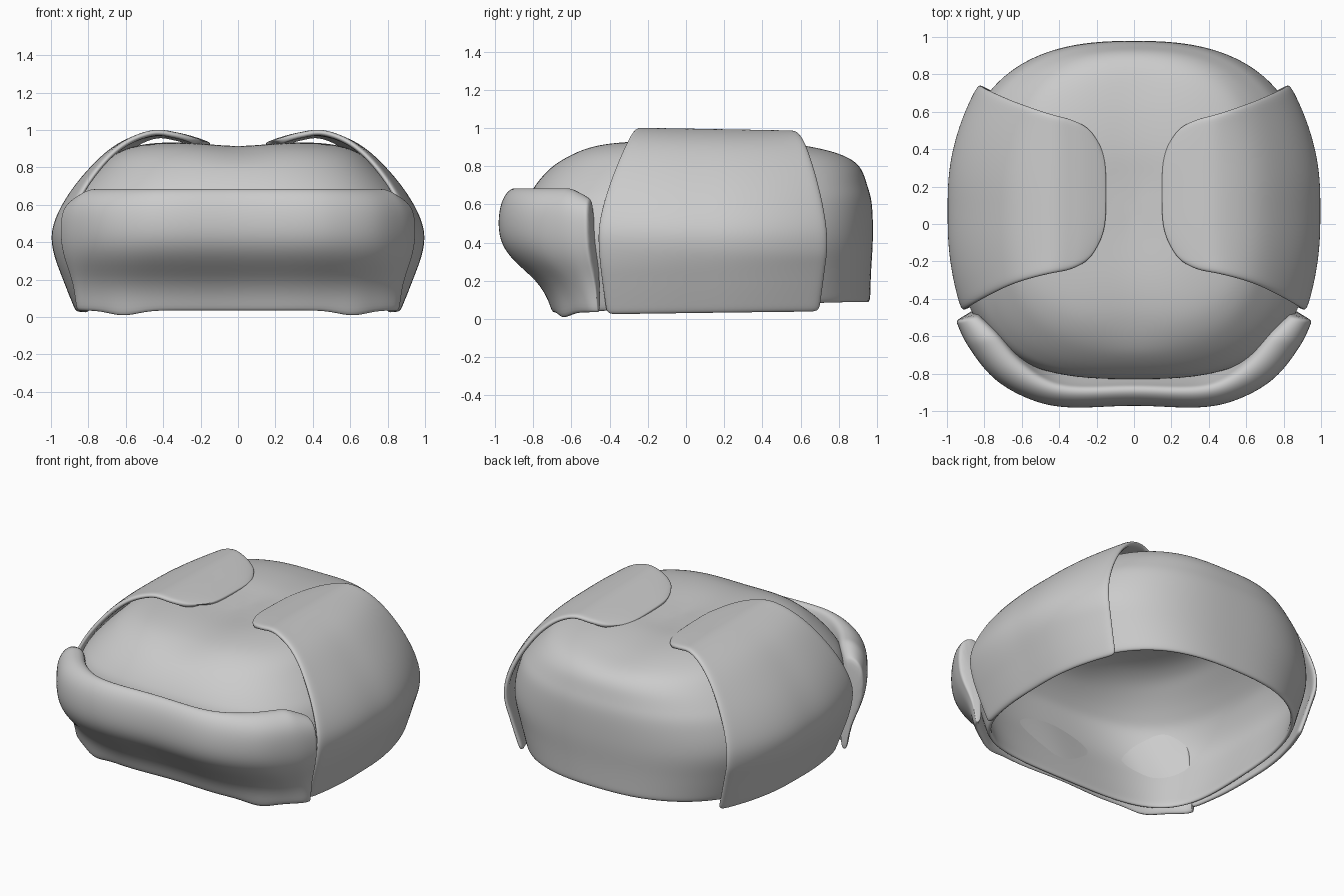
import bpy, bmesh, math
from mathutils import Vector

cube = bpy.data.objects.get("Cube")
if cube:
    bpy.data.objects.remove(cube)

GREY = (0.6, 0.6, 0.6, 1)
mat = bpy.data.materials.new("soft grey")
mat.use_nodes = True
mat.diffuse_color = GREY
mat.node_tree.nodes["Principled BSDF"].inputs["Base Color"].default_value = GREY


def smooth_path(points, n):
    """Resample control points of any dimension along a Catmull-Rom spline."""
    out, last = [], len(points) - 1
    for k in range(n):
        s = k / (n - 1) * last
        i = min(int(s), last - 1)
        t = s - i
        a, b, c, d = (points[min(max(i + o, 0), last)] for o in (-1, 0, 1, 2))
        out.append([q + t / 2 * (r - p + t * (2 * p - 5 * q + 4 * r - w + t * (3 * (q - r) + w - p)))
                    for p, q, r, w in zip(a, b, c, d)])
    return out


def loft(name, rows, closed=False, caps=False, apex=None, thickness=0, mirror=False):
    bm = bmesh.new()
    grid = [[bm.verts.new(p) for p in row] for row in rows]
    m = len(grid[0])
    for low, high in zip(grid, grid[1:]):
        for j in range(m if closed else m - 1):
            k = (j + 1) % m
            bm.faces.new((low[j], low[k], high[k], high[j]))
    if apex:
        tip = bm.verts.new(apex)
        for j in range(m):
            bm.faces.new((grid[-1][j], grid[-1][(j + 1) % m], tip))
    if caps:
        bm.faces.new(grid[0])
        bm.faces.new(grid[-1])
        bmesh.ops.recalc_face_normals(bm, faces=bm.faces)
    for f in bm.faces:
        f.smooth = True
    mesh = bpy.data.meshes.new(name)
    bm.to_mesh(mesh)
    bm.free()
    mesh.materials.append(mat)
    obj = bpy.data.objects.new(name, mesh)
    bpy.context.collection.objects.link(obj)
    if thickness:
        sol = obj.modifiers.new("thickness", 'SOLIDIFY')
        sol.thickness, sol.offset = thickness, -1
    if mirror:
        obj.modifiers.new("mirror", 'MIRROR').use_mirror_merge = False
    sub = obj.modifiers.new("smooth", 'SUBSURF')
    sub.levels = sub.render_levels = 2
    return obj


# Crown: open shell; each ring is height, half width, front, back, front squareness
crown = smooth_path([
    (.03, .835, -.67, .965, 4), (.22, .895, -.73, .97, 3.6), (.42, .945, -.81, .98, 3.2),
    (.6, .9, -.83, .975, 3), (.7, .835, -.79, .95, 2.9), (.8, .74, -.70, .91, 2.9),
    (.87, .66, -.60, .82, 2.9), (.915, .55, -.48, .64, 2.8), (.935, .37, -.3, .42, 2.4),
    (.93, .15, -.08, .25, 2.2)], 24)
SEGMENTS = 48
rows = []
for z, half, front, back, square in crown:
    row = []
    for j in range(SEGMENTS):
        a = math.tau * j / SEGMENTS
        c, s = math.cos(a), math.sin(a)
        n = square if s < 0 else 2.6
        r = (abs(c) ** n + abs(s) ** n) ** (-1 / n)
        x, y = half * r * c, .08 + r * s * (back - .08 if s > 0 else .08 - front)
        lift = .06 * min(max((y + .6) / 1.5, 0), 1) * max(0, 1 - z / .4)
        valley = .02 * math.exp(-(x / .2) ** 2) * max(0, min(1, (z - .8) / .1))
        row.append((x, y, z + lift - valley))
    rows.append(row)
loft("crown", rows, closed=True, apex=(0, .08, .905), thickness=.03)

# Ear flaps: strip from the lower rim over the side to the top; x, z, front y, back y
flap = smooth_path([
    (.865, .025, -.42, .705), (.935, .2, -.445, .73), (.995, .38, -.465, .75), (.975, .53, -.455, .74),
    (.86, .72, -.40, .70), (.67, .91, -.32, .64), (.46, .993, -.27, .59), (.31, .98, -.245, .56),
    (.2, .95, -.19, .51), (.145, .928, -.1, .43)], 26)
rows = []
for x, z, front, back in flap:
    row = []
    for j in range(17):
        t = j / 16
        y = front + (back - front) * t
        bend = .07 * (min(y, 0) / .45) ** 2 + .16 * (max(y - .15, 0) / .59) ** 2
        side = min(1, max(0, (x - .15) / .5))
        round_end = .04 * (2 * t - 1) ** 4 * (1 - side)
        row.append((x * (1 - bend * side) + round_end, y, z + .015 * (t - .5) * (1 if z < .3 else -1)))
    rows.append(row)
loft("ear_flap", rows, thickness=.032, mirror=True)


# Brim: three plan curves blended into a thick turned-up roll
def plan(half):
    return smooth_path([(-x, y) for x, y in half[:0:-1]] + half, 41)


outer = plan([(0, -.97), (.35, -.98), (.56, -.935), (.75, -.825), (.89, -.65), (.955, -.51)])
inner = plan([(0, -.85), (.31, -.855), (.47, -.815), (.61, -.71), (.72, -.58), (.835, -.48)])
lower = plan([(0, -.69), (.35, -.70), (.6, -.655), (.75, -.58), (.84, -.51), (.865, -.46)])
# height, then weights of the outer, inner and lower curves
section = [
    (.025, 0, 0, 1), (.1, .07, 0, .93), (.2, .28, 0, .72), (.3, .72, 0, .28), (.39, .96, 0, .04),
    (.49, 1.02, 0, -.02), (.59, .96, .04, 0), (.655, .74, .26, 0), (.69, .42, .58, 0), (.68, .1, .9, 0),
    (.62, .02, .98, 0), (.45, 0, .6, .38), (.2, 0, .1, .87), (.04, 0, 0, .96)]
rows = []
for i, (o, n, l) in enumerate(zip(outer, inner, lower)):
    end = abs(i - 20) / 20
    row = []
    for z, wo, wn, wl in section:
        p = Vector(o) * wo + Vector(n) * wn + Vector(l) * wl
        dip = .03 * math.exp(-((abs(p.x) - .61) / .1) ** 2) if z < .08 else 0
        drop = .07 * max(0, end - .8) / .2 * (z / .69) ** 4
        row.append((p.x, p.y, z - dip - drop))
    rows.append(row)
loft("front_brim", rows, closed=True, caps=True)
